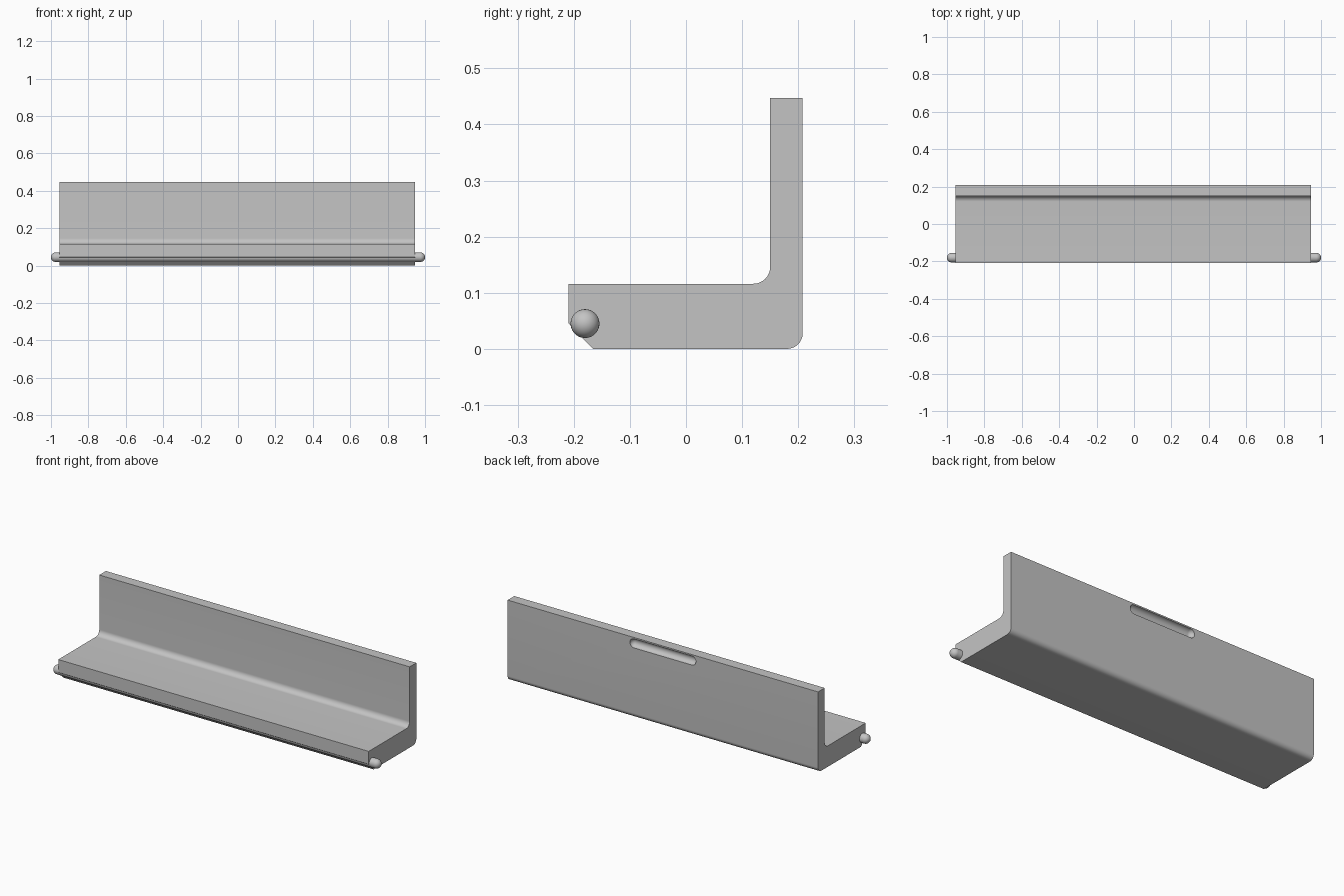
import bpy, bmesh
from math import pi, sin, cos, radians
from mathutils import Vector

cube = bpy.data.objects.get("Cube")
if cube:
    bpy.data.objects.remove(cube, do_unlink=True)

grey = bpy.data.materials.new("plain grey")
grey.use_nodes = True
COLOUR = (0.55, 0.55, 0.55, 1)
grey.diffuse_color = COLOUR
grey.node_tree.nodes["Principled BSDF"].inputs["Base Color"].default_value = COLOUR

X0, X1 = -0.955, 0.947      # ends of the angled body
BACK, TOP = 0.208, 0.447


def finish(bm, name):
    bmesh.ops.recalc_face_normals(bm, faces=bm.faces)
    mesh = bpy.data.meshes.new(name)
    bm.to_mesh(mesh)
    bm.free()
    mesh.materials.append(grey)
    obj = bpy.data.objects.new(name, mesh)
    bpy.context.collection.objects.link(obj)
    return obj


def smooth(obj):
    bpy.ops.object.select_all(action='DESELECT')
    obj.select_set(True)
    bpy.context.view_layer.objects.active = obj
    bpy.ops.object.shade_smooth_by_angle(angle=radians(30))


def arc(cy, cz, r, start, end, steps=12):
    angles = [radians(start + (end - start) * i / steps) for i in range(steps + 1)]
    return [(cy + r * cos(a), cz + r * sin(a)) for a in angles]


def capsule(name, x0, x1, y, z, r):
    """Round-ended rod along x, spun from a half outline."""
    outline = arc(x0 + r, 0, r, 180, 90) + arc(x1 - r, 0, r, 90, 0)
    bm = bmesh.new()
    verts = [bm.verts.new((px, y, z + pz)) for px, pz in outline]
    edges = [bm.edges.new(pair) for pair in zip(verts, verts[1:])]
    bmesh.ops.spin(bm, geom=verts + edges, cent=(0, y, z), axis=(1, 0, 0),
                   angle=2 * pi, steps=40)
    bmesh.ops.remove_doubles(bm, verts=bm.verts, dist=1e-5)
    return finish(bm, name)


# Angled body: L profile with rounded corners and a chamfered front edge
profile = ([(-0.209, 0.116), (-0.209, 0.045), (-0.166, 0)]
           + arc(BACK - 0.028, 0.028, 0.028, -90, 0)
           + [(BACK, TOP), (0.15, TOP)]
           + arc(0.12, 0.146, 0.03, 0, -90))
bm = bmesh.new()
end = bm.faces.new([bm.verts.new((X0, y, z)) for y, z in profile])
ext = bmesh.ops.extrude_face_region(bm, geom=[end])
bmesh.ops.translate(bm, vec=Vector((X1 - X0, 0, 0)),
                    verts=[g for g in ext["geom"] if isinstance(g, bmesh.types.BMVert)])
body = finish(bm, "angled_body")

# Finger groove cut into the back of the upright wall
cutter = capsule("groove_cutter", -0.206, 0.198, BACK, 0.414, 0.025)
cut = body.modifiers.new("groove", 'BOOLEAN')
cut.operation = 'DIFFERENCE'
cut.solver = 'EXACT'
cut.object = cutter
bpy.context.view_layer.objects.active = body
bpy.ops.object.modifier_apply(modifier=cut.name)
bpy.data.objects.remove(cutter, do_unlink=True)
smooth(body)

# Hinge rod along the front edge, its round ends showing as pins
smooth(capsule("hinge_rod", -1, 1, -0.18, 0.045, 0.0257))
